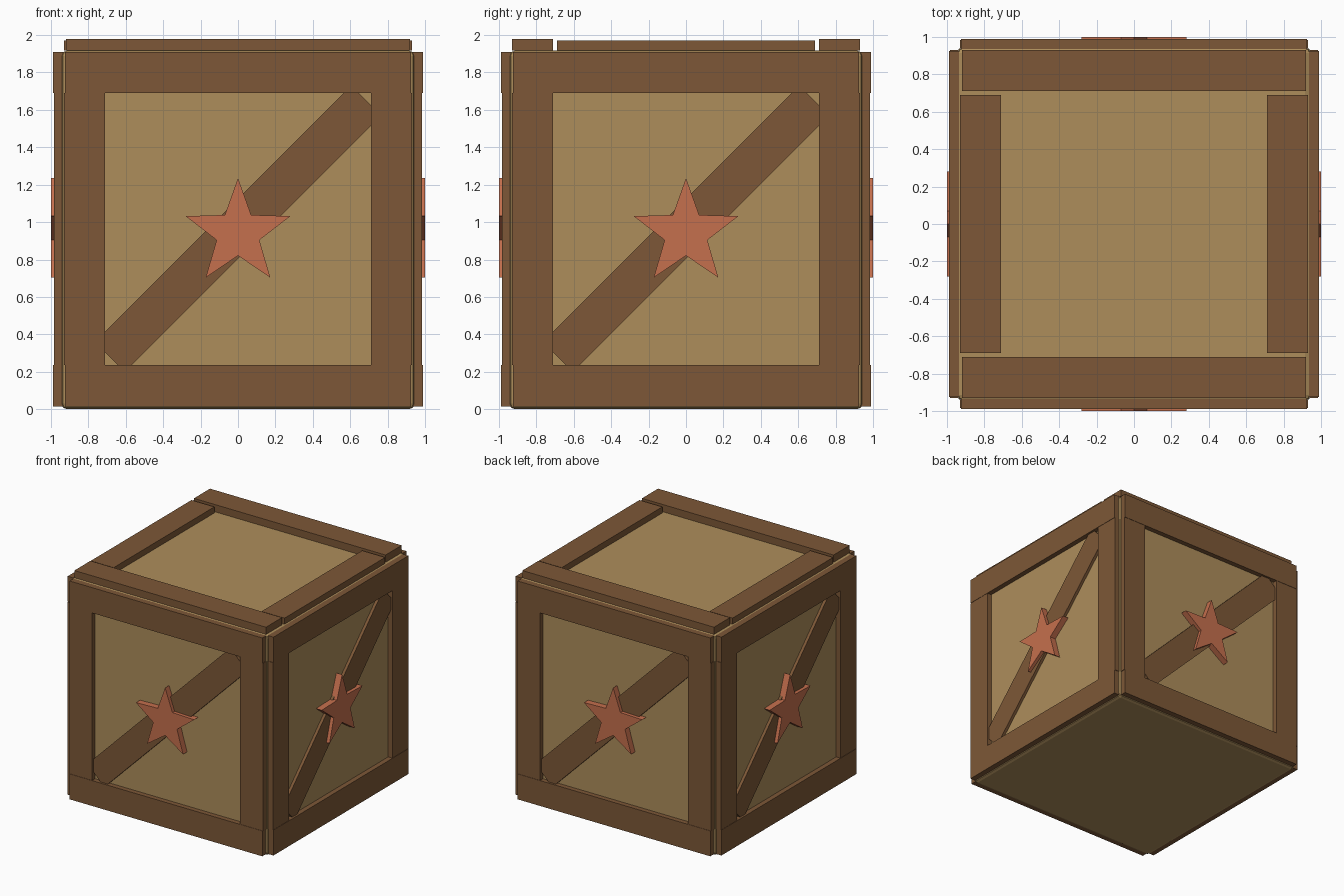
import bpy, bmesh, math
from mathutils import Matrix, Vector

if "Cube" in bpy.data.objects:
    bpy.data.objects.remove(bpy.data.objects["Cube"])


def material(name, rgb):
    m = bpy.data.materials.new(name)
    m.diffuse_color = (*rgb, 1)
    m.use_nodes = True
    m.node_tree.nodes["Principled BSDF"].inputs["Base Color"].default_value = m.diffuse_color
    return m


TAN = material("tan_panel", (0.42, 0.27, 0.105))
BROWN = material("brown_wood", (0.205, 0.097, 0.038))
RED = material("red_star", (0.56, 0.16, 0.075))


def finish(name, bm, mat, matrix=Matrix()):
    bm.transform(matrix)
    bmesh.ops.recalc_face_normals(bm, faces=bm.faces[:])
    mesh = bpy.data.meshes.new(name)
    bm.to_mesh(mesh)
    bm.free()
    mesh.materials.append(mat)
    obj = bpy.data.objects.new(name, mesh)
    bpy.context.collection.objects.link(obj)
    return obj


def box(name, lo, hi, mat, matrix=Matrix()):
    lo, hi = Vector(lo), Vector(hi)
    bm = bmesh.new()
    bmesh.ops.create_cube(bm, size=1, matrix=Matrix.Translation((lo + hi) / 2)
                          @ Matrix.Diagonal((*(hi - lo), 1)))
    return finish(name, bm, mat, matrix)


def star(name, z, outer, inner, y_front, y_back, mat, matrix):
    bm = bmesh.new()
    ring = []
    for i in range(10):
        r = inner if i % 2 else outer
        a = math.pi / 2 + i * math.pi / 5
        ring.append(bm.verts.new((r * math.cos(a), y_front, z + r * math.sin(a))))
    face = bm.faces.new(ring)
    ext = bmesh.ops.extrude_face_region(bm, geom=[face], use_keep_orig=True)
    moved = [g for g in ext["geom"] if isinstance(g, bmesh.types.BMVert)]
    bmesh.ops.translate(bm, verts=moved, vec=(0, y_back - y_front, 0))
    return finish(name, bm, mat, matrix)


# Crate body with softened edges
body = box("crate_body", (-0.945, -0.945, 0), (0.945, 0.945, 1.917), TAN)
bevel = body.modifiers.new("edge_bevel", "BEVEL")
bevel.width = 0.03
bevel.segments = 2

# Four identical sides: rails, stiles, diagonal brace and star
MID = 0.965
for i, side in enumerate(("front", "right", "back", "left")):
    turn = Matrix.Rotation(i * math.pi / 2, 4, "Z")
    for level, z0, z1 in (("bottom", 0.015, 0.235), ("top", 1.69, 1.91)):
        box(f"{side}_{level}_rail", (-0.925, -0.988, z0), (0.925, -0.935, z1), BROWN, turn)
    for end, x0, x1 in (("left", -0.93, -0.71), ("right", 0.71, 0.93)):
        box(f"{side}_{end}_stile", (x0, -0.985, 0.235), (x1, -0.94, 1.69), BROWN, turn)
    tilt = Matrix.Translation((0, 0, MID)) @ Matrix.Rotation(-math.pi / 4, 4, "Y")
    box(f"{side}_brace", (-0.97, -0.97, -0.113), (0.97, -0.94, 0.113), BROWN, turn @ tilt)
    star(f"{side}_star", 0.941, 0.294, 0.12, -1.0, -0.94, RED, turn)

# Top frame: long planks front and back, shorter ones between
for name, s in (("front", -1), ("back", 1)):
    y = sorted((s * 0.71, s * 0.93))
    box(f"top_{name}_plank", (-0.92, y[0], 1.917), (0.92, y[1], 1.98), BROWN)
for name, s in (("left", -1), ("right", 1)):
    x = sorted((s * 0.71, s * 0.93))
    box(f"top_{name}_plank", (x[0], -0.69, 1.917), (x[1], 0.69, 1.97), BROWN)
